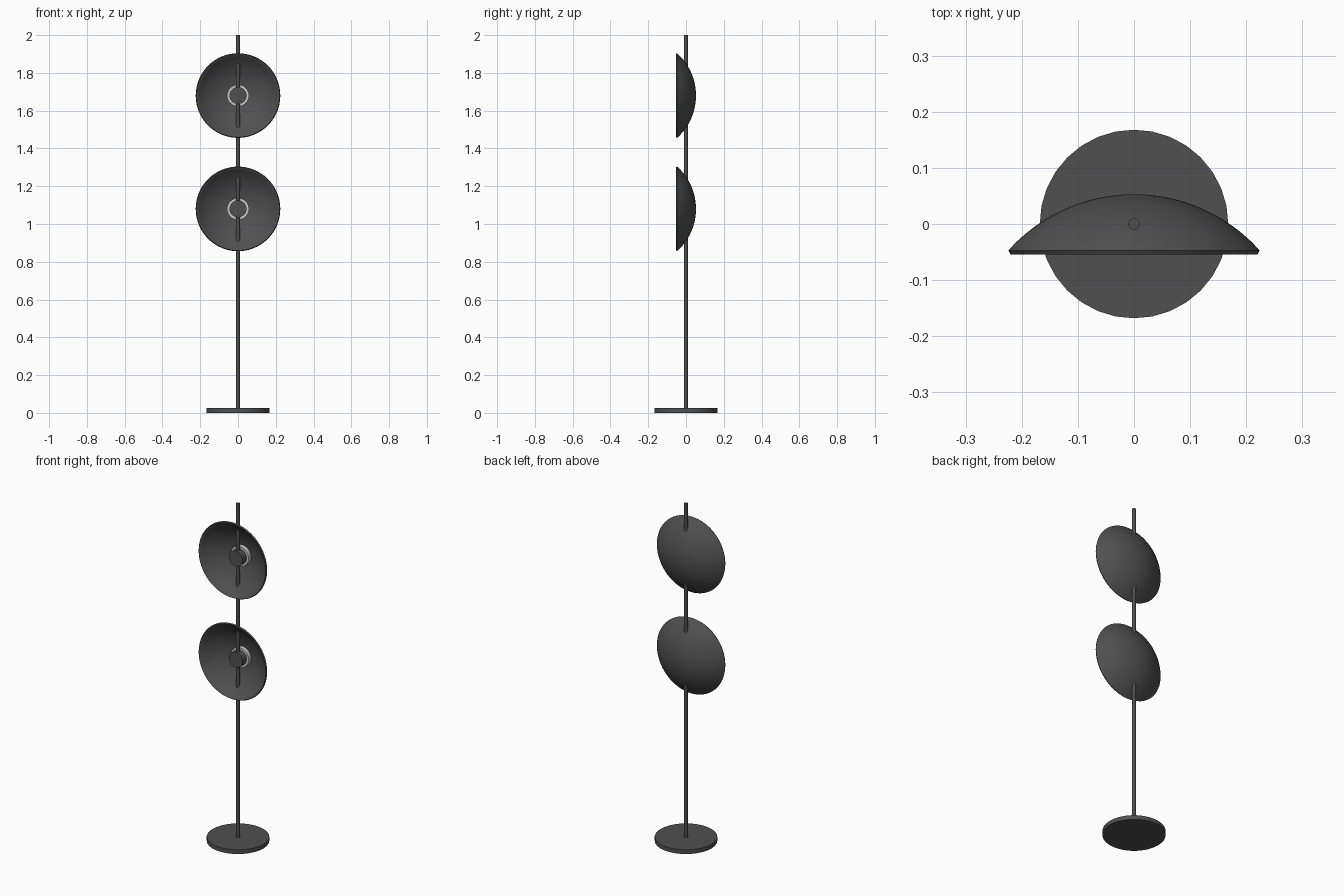
import bpy
from math import sin, cos, asin, pi

if "Cube" in bpy.data.objects:
    bpy.data.objects.remove(bpy.data.objects["Cube"])


def material(name, v):
    m = bpy.data.materials.new(name)
    m.diffuse_color = (v, v, v, 1)
    m.use_nodes = True
    m.node_tree.nodes["Principled BSDF"].inputs["Base Color"].default_value = m.diffuse_color
    return m


dark = material("dark_metal", 0.08)
light = material("light_diffuser", 0.8)


def lathe(name, profile, mat, loc=(0, 0, 0), face_front=False, sides=32):
    """Revolve (radius, height) points about local z; face_front turns +z towards +y."""
    verts, faces, rings = [], [], []
    for r, h in profile:
        start = len(verts)
        n = 1 if r < 1e-6 else sides
        for i in range(n):
            a = 2 * pi * i / sides
            verts.append((r * cos(a), r * sin(a), h))
        rings.append([start + (i % n) for i in range(sides)])
    for a, b in zip(rings, rings[1:]):
        for i in range(sides):
            j = (i + 1) % sides
            f = list(dict.fromkeys((a[i], a[j], b[j], b[i])))
            faces.append(f)
    mesh = bpy.data.meshes.new(name)
    mesh.from_pydata(verts, [], faces)
    mesh.materials.append(mat)
    ob = bpy.data.objects.new(name, mesh)
    bpy.context.collection.objects.link(ob)
    ob.location = loc
    if face_front:
        ob.rotation_euler.x = -pi / 2
    bpy.ops.object.select_all(action='DESELECT')
    ob.select_set(True)
    bpy.context.view_layer.objects.active = ob
    bpy.ops.object.shade_smooth_by_angle(angle=0.6)
    return ob


def rod(r, h0, h1):
    return [(0, h0), (r, h0), (r, h1), (0, h1)]


def arc(rim_r, rim_h, top_h, n=12):
    """Spherical cap profile from the rim up to the apex."""
    d = top_h - rim_h
    R = (rim_r ** 2 + d ** 2) / (2 * d)
    t = asin(rim_r / R)
    return [(R * sin(t * (1 - i / n)), top_h - R + R * cos(t * (1 - i / n)))
            for i in range(n + 1)]


# Base and pole
lathe("base", rod(0.168, 0, 0.025), dark)
lathe("pole", rod(0.01, 0.02, 2.0), dark, sides=20)

# Two dish shades, each with a lamp clamped on the pole
inner = arc(0.217, -0.053, 0.046)
outer = arc(0.224, -0.047, 0.053)
dish = inner[::-1] + [(0.22, -0.054)] + outer
for label, z in (("lower", 1.08), ("upper", 1.68)):
    at = (0, 0, z)
    lathe(label + "_shade", dish, dark, at, True, 64)
    lathe(label + "_diffuser", rod(0.058, 0.016, 0.046), light, at, True)
    lathe(label + "_lamp_cap", rod(0.045, -0.022, 0.018), dark, at, True)
